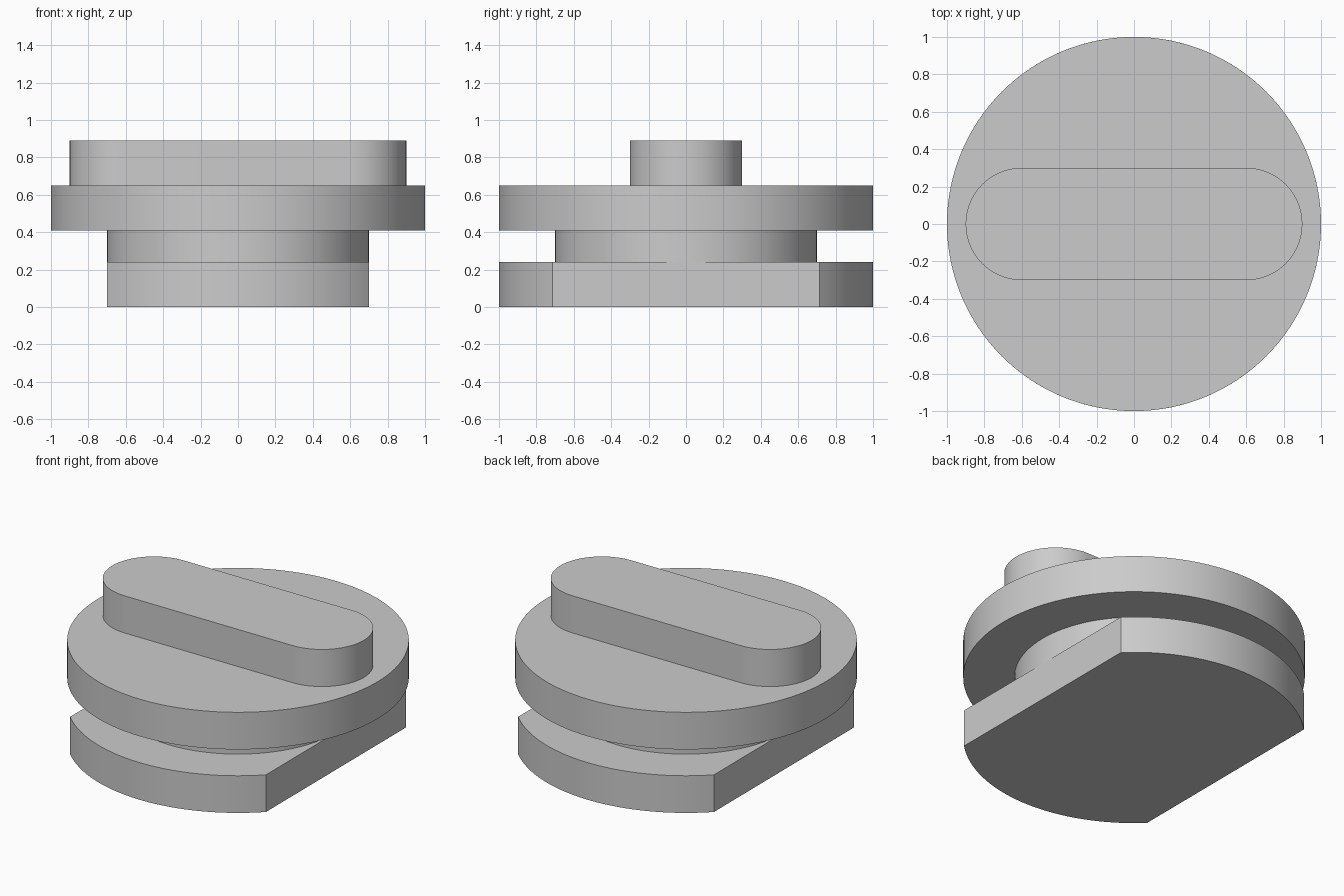
import bpy
import bmesh
from math import acos, cos, sin, pi, radians

cube = bpy.data.objects.get("Cube")
if cube:
    bpy.data.objects.remove(cube, do_unlink=True)

# Single grey finish
grey = bpy.data.materials.new("plain grey")
grey.use_nodes = True
colour = (0.6, 0.6, 0.6, 1)
grey.diffuse_color = colour
grey.node_tree.nodes["Principled BSDF"].inputs["Base Color"].default_value = colour


def arc(radius, start, end, steps, cx=0):
    """Points along an arc, both ends included."""
    angles = [start + (end - start) * i / steps for i in range(steps + 1)]
    return [(cx + radius * cos(a), radius * sin(a)) for a in angles]


def extrude_outline(name, outline, bottom, top):
    """Solid prism from a flat outline, with smooth curved walls."""
    bm = bmesh.new()
    face = bm.faces.new([bm.verts.new((x, y, bottom)) for x, y in outline])
    result = bmesh.ops.extrude_face_region(bm, geom=[face], use_keep_orig=True)
    for v in result["geom"]:
        if isinstance(v, bmesh.types.BMVert):
            v.co.z = top
    bmesh.ops.recalc_face_normals(bm, faces=bm.faces)
    mesh = bpy.data.meshes.new(name)
    bm.to_mesh(mesh)
    bm.free()
    mesh.materials.append(grey)
    obj = bpy.data.objects.new(name, mesh)
    bpy.context.collection.objects.link(obj)
    bpy.ops.object.select_all(action="DESELECT")
    obj.select_set(True)
    bpy.context.view_layer.objects.active = obj
    bpy.ops.object.shade_smooth_by_angle(angle=radians(30))
    return obj


# Base: round plate with two flat sides
flat = acos(0.7)
base = arc(1, flat, pi - flat, 48) + arc(1, pi + flat, 2 * pi - flat, 48)
extrude_outline("base_plate", base, 0, 0.24)

# Neck and round flange
extrude_outline("neck", arc(0.7, 0, 2 * pi, 128)[:-1], 0.24, 0.41)
extrude_outline("flange", arc(1, 0, 2 * pi, 128)[:-1], 0.41, 0.65)

# Grip: bar with fully rounded ends
grip = arc(0.3, -pi / 2, pi / 2, 48, 0.6) + arc(0.3, pi / 2, 3 * pi / 2, 48, -0.6)
extrude_outline("grip", grip, 0.65, 0.89)
